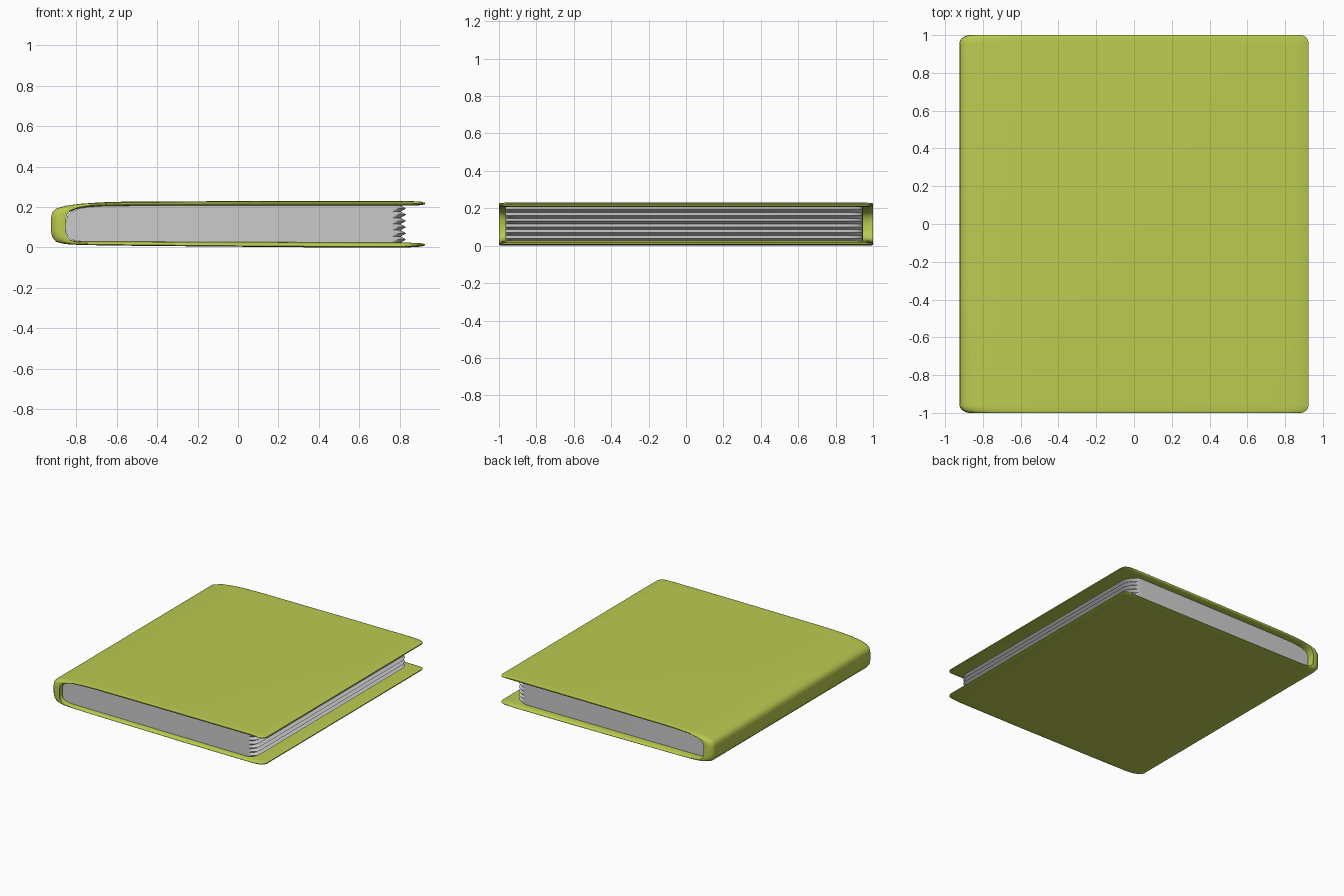
import bpy, bmesh, math

if "Cube" in bpy.data.objects:
    bpy.data.objects.remove(bpy.data.objects["Cube"])


def loft(name, sections, caps, color=None):
    """Skin closed rings of points; caps lists the index loops closing both ends."""
    bm = bmesh.new()
    rings = [[bm.verts.new(p) for p in s] for s in sections]
    n = len(rings[0])
    for a, b in zip(rings, rings[1:]):
        for i in range(n):
            j = (i + 1) % n
            bm.faces.new((a[i], a[j], b[j], b[i]))
    for ring in (rings[0], rings[-1]):
        for loop in caps:
            bm.faces.new([ring[i] for i in loop])
    bmesh.ops.recalc_face_normals(bm, faces=bm.faces)
    me = bpy.data.meshes.new(name)
    bm.to_mesh(me)
    bm.free()
    ob = bpy.data.objects.new(name, me)
    bpy.context.collection.objects.link(ob)
    if color:
        mat = bpy.data.materials.new(name)
        mat.diffuse_color = color
        mat.use_nodes = True
        mat.node_tree.nodes["Principled BSDF"].inputs["Base Color"].default_value = mat.diffuse_color
        me.materials.append(mat)
    bpy.ops.object.select_all(action='DESELECT')
    ob.select_set(True)
    bpy.context.view_layer.objects.active = ob
    bpy.ops.object.shade_smooth_by_angle(angle=math.radians(35))
    return ob


def stations(y0, y1, r0, r1, steps=7):
    """(y, corner inset, 0..1 distance from the end) along a body with rounded corners."""
    out = []
    for end, r, sign in ((y0, r0, 1), (y1, r1, -1)):
        part = []
        for k in range(steps + 1):
            t = k / steps * math.pi / 2
            part.append((end + sign * r * (1 - math.cos(t)),
                         r * (1 - math.sin(t)), math.sin(t)))
        out += part if sign > 0 else part[::-1]
    return out


# Cover: matching outer / inner points from top fore-edge round the spine to the bottom
outer = [(0.925, 0.221), (0.905, 0.227), (0.84, 0.230), (0.2, 0.230), (-0.55, 0.227),
         (-0.68, 0.223), (-0.78, 0.216), (-0.855, 0.206), (-0.90, 0.192), (-0.92, 0.172),
         (-0.925, 0.145), (-0.925, 0.08), (-0.92, 0.052), (-0.90, 0.028), (-0.86, 0.017),
         (-0.78, 0.012), (-0.5, 0.008), (0.3, 0.001), (0.84, 0.0), (0.905, 0.004), (0.925, 0.010)]
inner = [(0.925, 0.213), (0.905, 0.209), (0.84, 0.207), (0.2, 0.207), (-0.55, 0.206),
         (-0.67, 0.204), (-0.75, 0.199), (-0.80, 0.190), (-0.835, 0.175), (-0.85, 0.155),
         (-0.86, 0.13), (-0.86, 0.085), (-0.855, 0.062), (-0.84, 0.044), (-0.82, 0.034),
         (-0.77, 0.030), (-0.5, 0.029), (0.3, 0.026), (0.84, 0.024), (0.905, 0.021), (0.925, 0.017)]

cover_sections = []
for y, inset, f in stations(-1, 1, 0.045, 0.045):
    s = 1 - inset / 0.925
    o_ring, i_ring = [], []
    for (ox, oz), (ix, iz) in zip(outer, inner):
        a, b = 0.2 * (1 - f), 0.45 + 0.55 * f      # walls thin out at the rim
        o_ring.append(((ox + (ix - ox) * a) * s, y, oz + (iz - oz) * a))
        i_ring.append(((ox + (ix - ox) * b) * s, y, oz + (iz - oz) * b))
    cover_sections.append(o_ring + i_ring[::-1])
m = len(outer)
loft("cover", cover_sections,
     [(i, i + 1, 2 * m - 2 - i, 2 * m - 1 - i) for i in range(m - 1)],
     (0.50, 0.60, 0.08, 1))

# Page block: rounded at the spine, zigzag at the fore-edge
page = [(0.3, 0.208), (-0.62, 0.207), (-0.72, 0.202), (-0.78, 0.194), (-0.825, 0.177),
        (-0.845, 0.155), (-0.85, 0.13), (-0.85, 0.08), (-0.845, 0.058), (-0.83, 0.042),
        (-0.80, 0.032), (-0.75, 0.028), (0.3, 0.025)]
ridges = 6
for k in range(2 * ridges + 1):
    page.append((0.805 if k % 2 == 0 else 0.832, 0.024 + 0.184 * k / (2 * ridges)))

page_sections = []
for y, inset, f in stations(-0.965, 0.945, 0.06, 0.09):
    page_sections.append([(x - inset if x > 0.5 else x, y, z) for x, z in page])
loft("page_block", page_sections, [tuple(range(len(page)))])
